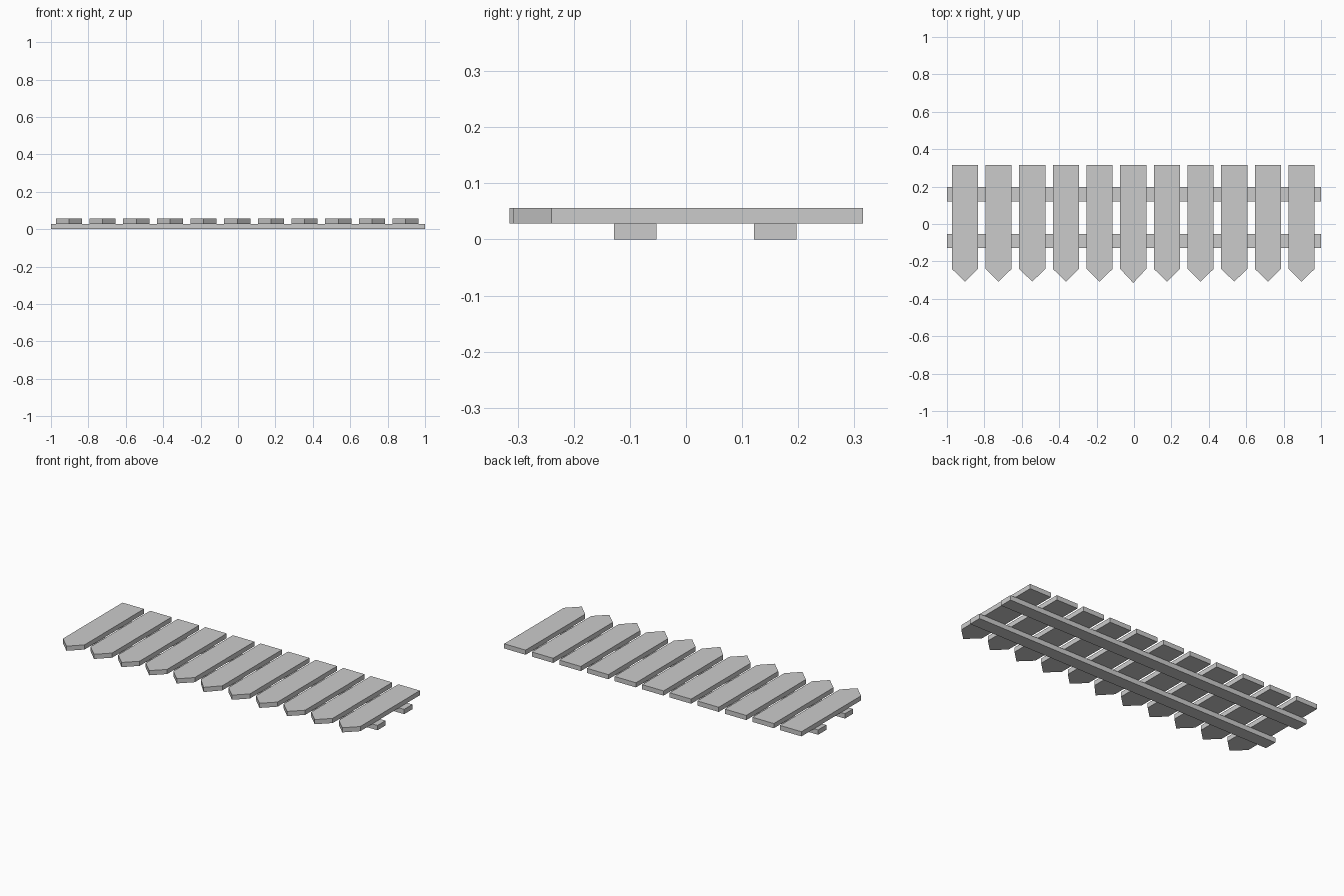
import bpy, bmesh

if "Cube" in bpy.data.objects:
    bpy.data.objects.remove(bpy.data.objects["Cube"])


def prism(name, profile, z0, z1):
    """Extrude a flat outline (x, y) from z0 up to z1."""
    bm = bmesh.new()
    face = bm.faces.new([bm.verts.new((x, y, z0)) for x, y in profile])
    ext = bmesh.ops.extrude_face_region(bm, geom=[face])
    top = [v for v in ext["geom"] if isinstance(v, bmesh.types.BMVert)]
    bmesh.ops.translate(bm, verts=top, vec=(0, 0, z1 - z0))
    bmesh.ops.recalc_face_normals(bm, faces=bm.faces)
    mesh = bpy.data.meshes.new(name)
    bm.to_mesh(mesh)
    bm.free()
    obj = bpy.data.objects.new(name, mesh)
    bpy.context.collection.objects.link(obj)
    return obj


RAIL_TOP, PICKET_TOP = 0.0285, 0.056

# Two long rails lying on the ground
for name, y0, y1 in (("upper_rail", -0.128, -0.053), ("lower_rail", 0.121, 0.197)):
    prism(name, [(-1, y0), (1, y0), (1, y1), (-1, y1)], 0, RAIL_TOP)

# Eleven pointed pickets across the rails; the middle tip is slightly longer
HALF = 0.07
for i in range(11):
    tip = -0.315 if i == 5 else -0.308
    picket = prism(f"picket_{i + 1}",
                   [(-HALF, 0.315), (-HALF, -0.24), (0, tip), (HALF, -0.24), (HALF, 0.315)],
                   RAIL_TOP, PICKET_TOP)
    picket.location.x = -0.904 + 0.18 * i
